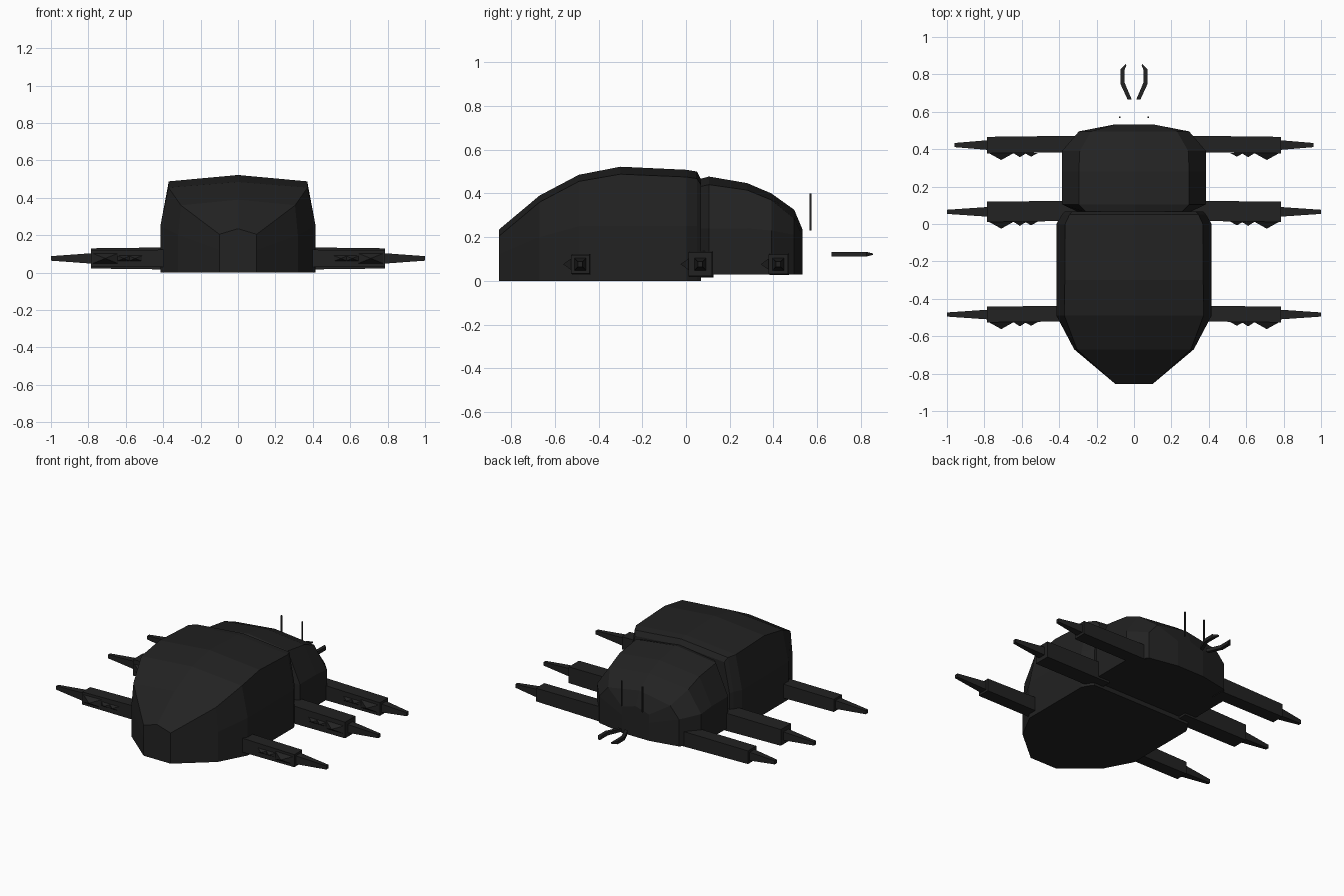
import bpy, bmesh

if "Cube" in bpy.data.objects:
    bpy.data.objects.remove(bpy.data.objects["Cube"])

black = bpy.data.materials.new("shell black")
black.diffuse_color = (0.016, 0.016, 0.016, 1)
black.use_nodes = True
black.node_tree.nodes["Principled BSDF"].inputs["Base Color"].default_value = black.diffuse_color


def finish(bm, name):
    bmesh.ops.recalc_face_normals(bm, faces=bm.faces)
    me = bpy.data.meshes.new(name)
    bm.to_mesh(me)
    bm.free()
    me.materials.append(black)
    ob = bpy.data.objects.new(name, me)
    bpy.context.collection.objects.link(ob)
    return ob


def loft(name, rings):
    """Skin closed rings of equal length and cap both ends."""
    bm = bmesh.new()
    vs = [[bm.verts.new(p) for p in r] for r in rings]
    n = len(vs[0])
    for a, b in zip(vs, vs[1:]):
        for i in range(n):
            j = (i + 1) % n
            bm.faces.new((a[i], a[j], b[j], b[i]))
    bm.faces.new(vs[0])
    bm.faces.new(vs[-1])
    return finish(bm, name)


def shell(name, base, stations):
    """Symmetric body: y, half width, wall height, shoulder x, shoulder z, ridge z."""
    rings = []
    for y, w, wall, sx, sz, top in stations:
        half = [(w, base), (w, wall), (sx, sz)]
        pts = half + [(0, top)] + [(-x, z) for x, z in reversed(half)]
        rings.append([(x, y, z) for x, z in pts])
    return loft(name, rings)


# body shells
shell("abdomen", 0.0, [
    (-0.855, 0.10, 0.12, 0.10, 0.205, 0.235),
    (-0.67, 0.32, 0.20, 0.305, 0.36, 0.39),
    (-0.49, 0.415, 0.25, 0.372, 0.455, 0.485),
    (-0.30, 0.415, 0.25, 0.37, 0.488, 0.522),
    (0.0, 0.415, 0.25, 0.368, 0.475, 0.508),
    (0.05, 0.385, 0.25, 0.345, 0.468, 0.50),
    (0.068, 0.37, 0.24, 0.33, 0.44, 0.465)])
shell("head", 0.03, [
    (0.06, 0.29, 0.24, 0.25, 0.43, 0.465),
    (0.105, 0.385, 0.24, 0.295, 0.44, 0.477),
    (0.28, 0.385, 0.24, 0.295, 0.415, 0.447),
    (0.39, 0.385, 0.23, 0.29, 0.37, 0.40),
    (0.495, 0.295, 0.21, 0.23, 0.285, 0.325),
    (0.533, 0.10, 0.15, 0.10, 0.205, 0.235)])


def square(x, y, z, hy, hz):
    return [(x, y - hy, z - hz), (x, y + hy, z - hz),
            (x, y + hy, z + hz), (x, y - hy, z + hz)]


# legs: square beam, tapered claw and a row of pyramid teeth
for side, label in ((1, "right"), (-1, "left")):
    for part, y, h, tip in (("front", -0.484, 0.042, 1.0),
                            ("middle", 0.065, 0.054, 1.0),
                            ("rear", 0.422, 0.044, 0.96)):
        z = 0.076
        loft(f"{part}_leg_{label}", [
            square(side * 0.30, y + 0.006, z, h, h + 0.006),
            square(side * 0.53, y + 0.003, z, h, h + 0.003),
            square(side * 0.785, y, z, h, h)])
        loft(f"{part}_claw_{label}", [
            square(side * 0.78, y, z, 0.026, 0.028),
            square(side * tip, y, z, 0.011, 0.012)])
        bm = bmesh.new()
        for cx, half, depth in ((0.71, 0.068, 0.038), (0.61, 0.036, 0.023), (0.55, 0.036, 0.02)):
            yb = y - h + 0.002
            base = [bm.verts.new((side * (cx + sx * half), yb, z + sz * half * 0.4))
                    for sx, sz in ((-1, -1), (1, -1), (1, 1), (-1, 1))]
            apex = bm.verts.new((side * cx, yb - depth, z))
            for i in range(4):
                bm.faces.new((base[i], base[(i + 1) % 4], apex))
            bm.faces.new(base)
        finish(bm, f"{part}_teeth_{label}")

    # thin upright antenna
    loft(f"antenna_{label}", [
        [(side * 0.076 + dx, 0.57 + dy, zz) for dx, dy in
         ((-.004, -.004), (.004, -.004), (.004, .004), (-.004, .004))]
        for zz in (0.23, 0.40)])

    # curved pincer in front of the head
    loft(f"pincer_{label}", [
        [(side * a, ya, 0.122 - t), (side * b, yb, 0.122 - t),
         (side * b, yb, 0.122 + t), (side * a, ya, 0.122 + t)]
        for a, ya, b, yb, t in ((0.012, 0.665, 0.034, 0.665, 0.011),
                                (0.05, 0.755, 0.073, 0.75, 0.011),
                                (0.05, 0.825, 0.073, 0.825, 0.011),
                                (0.040, 0.85, 0.046, 0.855, 0.003))])
